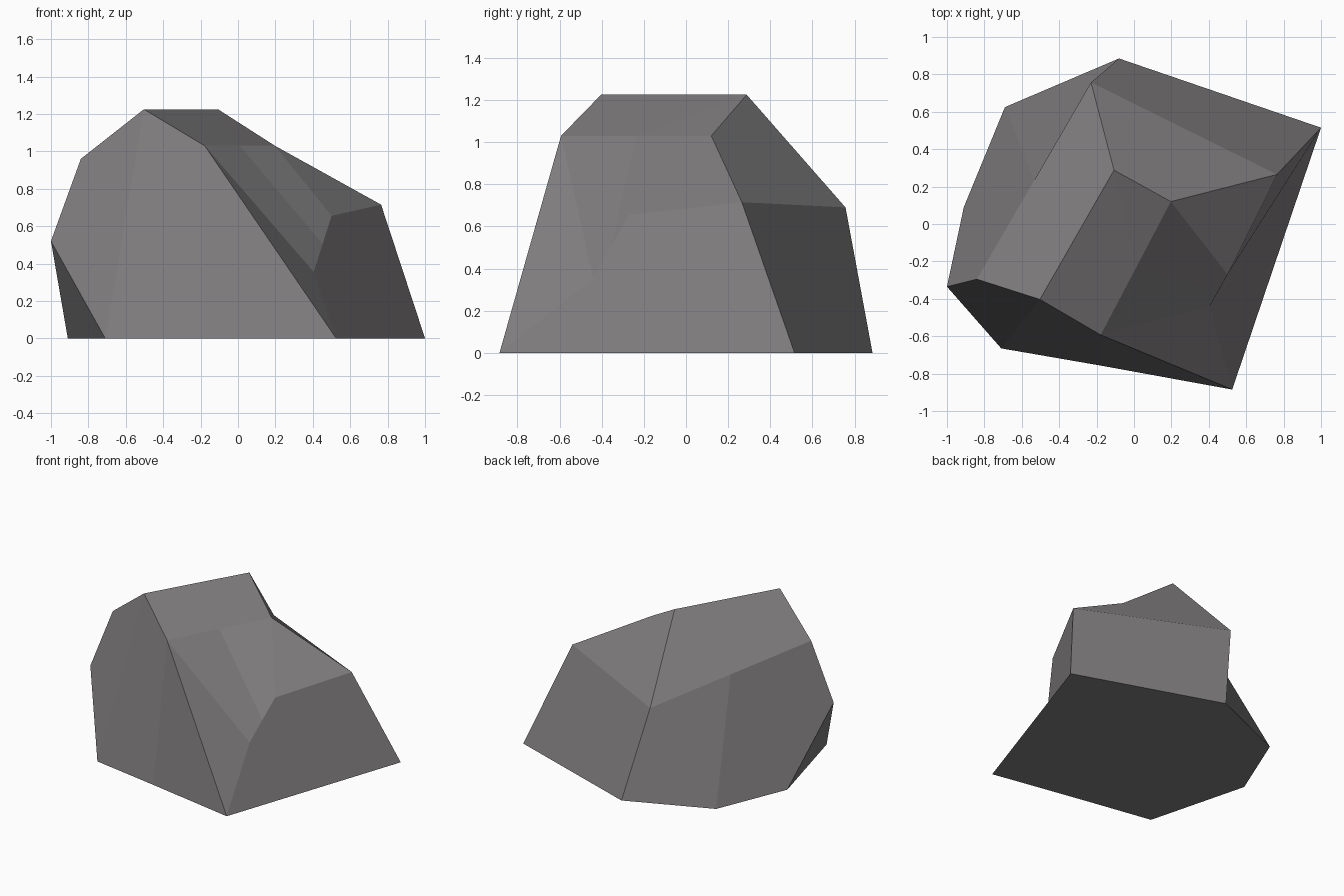
import bpy, bmesh

if "Cube" in bpy.data.objects:
    bpy.data.objects.remove(bpy.data.objects["Cube"])

# Colour of the stone
stone = bpy.data.materials.new("stone grey")
stone.diffuse_color = (0.215, 0.205, 0.207, 1)
stone.use_nodes = True
stone.node_tree.nodes["Principled BSDF"].inputs["Base Color"].default_value = stone.diffuse_color

# Corners of the cut boulder: base ring, waist, then crown
corners = {
    "A": (-0.08, 0.885, 0), "B": (-0.69, 0.625, 0), "C": (-0.91, 0.09, 0),
    "E": (-0.71, -0.665, 0), "F": (0.525, -0.885, 0), "G": (1.0, 0.515, 0),
    "D": (-1.0, -0.335, 0.52), "M": (0.405, -0.44, 0.355),
    "L": (0.5, -0.27, 0.655), "K": (0.765, 0.265, 0.715),
    "H": (-0.23, 0.757, 0.69), "P": (-0.84, -0.295, 0.96),
    "N": (-0.178, -0.593, 1.03), "J": (0.197, 0.12, 1.03),
    "I": (-0.107, 0.288, 1.225), "O": (-0.503, -0.403, 1.225),
}

bm = bmesh.new()
v = {k: bm.verts.new(p) for k, p in corners.items()}


def halfway(name, a, b):
    v[name] = bm.verts.new((v[a].co + v[b].co) / 2)


# Points where a long edge is split by a facet line
halfway("Q", "H", "P")
halfway("S", "N", "J")
halfway("T", "L", "M")
v["R"] = bm.verts.new((-0.178, -0.757, 0))

# Facets: base, left, front, notch, right, back, top
facets = ("ABCERFG ABQH BCDPQ CED DEOP ERNO RFN NFM NMTS STLJ "
          "JLK FGKLM GAHK HIJK OPQHI OISN ISJ").split()
facets[facets.index("OISN")] = "ONSI"
for f in facets:
    bm.faces.new([v[c] for c in f])
bmesh.ops.recalc_face_normals(bm, faces=bm.faces)

mesh = bpy.data.meshes.new("boulder")
bm.to_mesh(mesh)
bm.free()
mesh.materials.append(stone)
boulder = bpy.data.objects.new("boulder", mesh)
bpy.context.collection.objects.link(boulder)
